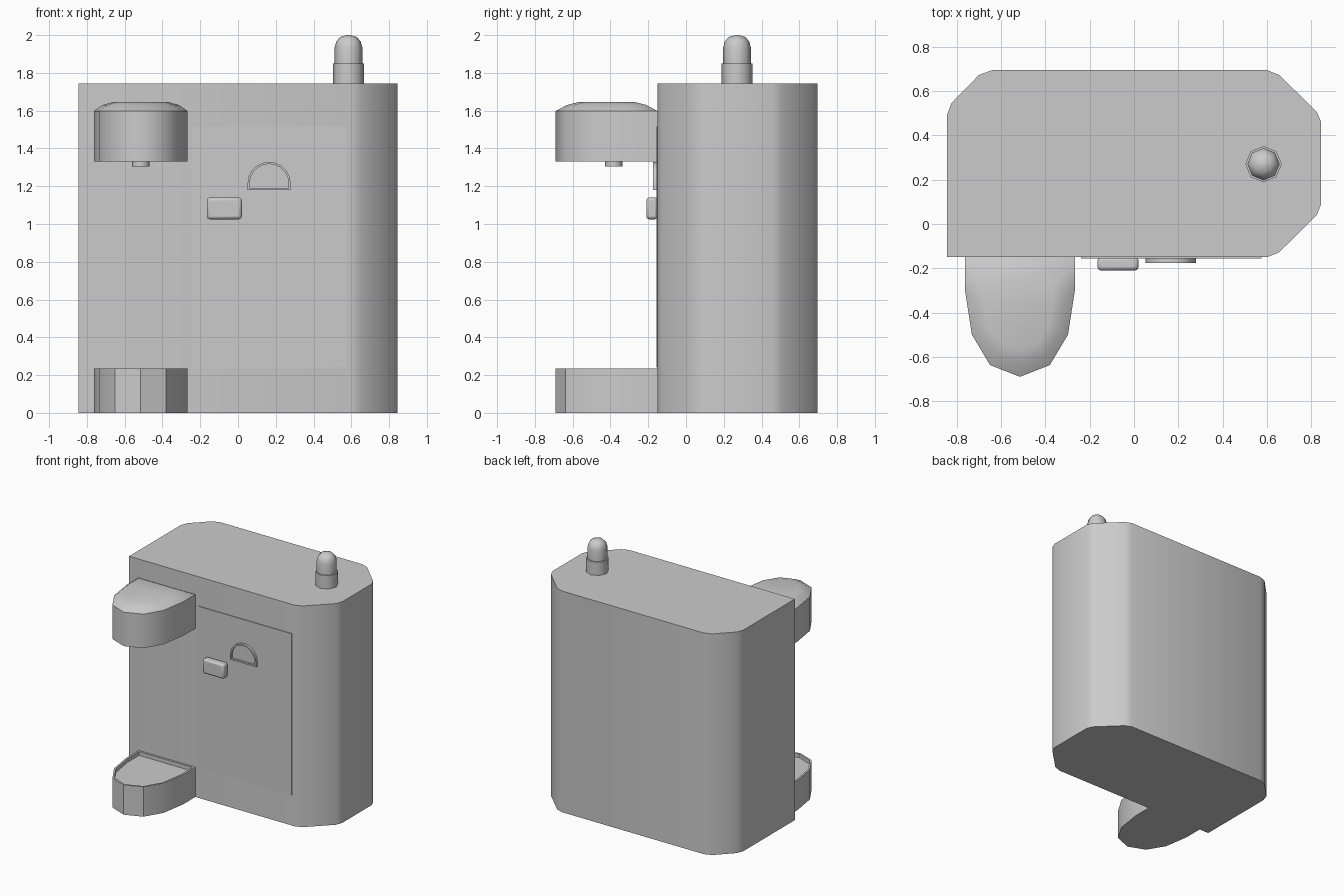
import bpy, bmesh, math

if "Cube" in bpy.data.objects:
    bpy.data.objects.remove(bpy.data.objects["Cube"])


def loft(name, rings, angle=35):
    """Closed solid skinned through rings of equal point count."""
    bm = bmesh.new()
    vs = [[bm.verts.new(p) for p in r] for r in rings]
    n = len(rings[0])
    for a, b in zip(vs, vs[1:]):
        for i in range(n):
            j = (i + 1) % n
            bm.faces.new((a[i], a[j], b[j], b[i]))
    bm.faces.new(vs[0][::-1])
    bm.faces.new(vs[-1])
    bmesh.ops.recalc_face_normals(bm, faces=bm.faces)
    me = bpy.data.meshes.new(name)
    bm.to_mesh(me)
    bm.free()
    me.shade_smooth()
    me.set_sharp_from_angle(angle=math.radians(angle))
    ob = bpy.data.objects.new(name, me)
    bpy.context.collection.objects.link(ob)
    return ob


def ring(outline, z, centre=(0, 0), inset=(0, 0), half=(1, 1)):
    """Horizontal ring: outline shrunk about centre by an inset."""
    sx, sy = 1 - inset[0] / half[0], 1 - inset[1] / half[1]
    cx, cy = centre
    return [(cx + (x - cx) * sx, cy + (y - cy) * sy, z) for x, y in outline]


def turned(name, x, y, profile, sides=8):
    """Stack of regular polygons following (radius, height) pairs."""
    return loft(name, [[(x + r * math.cos(2 * math.pi * i / sides),
                         y + r * math.sin(2 * math.pi * i / sides), z)
                        for i in range(sides)] for r, z in profile], 50)


def box(name, x0, x1, y0, y1, z0, z1, bevel=0):
    base = [(x0, y0), (x1, y0), (x1, y1), (x0, y1)]
    ob = loft(name, [ring(base, z0), ring(base, z1)])
    if bevel:
        m = ob.modifiers.new("Bevel", 'BEVEL')
        m.width, m.segments = bevel, 2
    return ob


# Main cabinet with three rounded corners
body = [(-0.845, -0.15), (0.60, -0.15), (0.655, -0.128), (0.825, 0.04),
        (0.845, 0.09), (0.845, 0.46), (0.825, 0.507), (0.655, 0.673),
        (0.60, 0.695), (-0.64, 0.695), (-0.70, 0.673), (-0.825, 0.545),
        (-0.845, 0.49)]
loft("cabinet", [ring(body, 0), ring(body, 1.745)])

# Shared outline of the dispenser head and drip tray
CX, C, H = -0.515, (-0.515, -0.42), (0.248, 0.27)
side = [(0.248, -0.15), (0.248, -0.30), (0.217, -0.50), (0.135, -0.637)]
nose = ([(CX - x, y) for x, y in side] + [(CX, -0.69)]
        + [(CX + x, y) for x, y in reversed(side)])

loft("dispenser_head", [ring(nose, 1.33),
                        ring(nose, 1.598),
                        ring(nose, 1.63, C, (0.045, 0.06), H),
                        ring(nose, 1.645, C, (0.10, 0.12), H)], 50)
loft("drip_tray", [ring(nose, 0), ring(nose, 0.235),
                   ring(nose, 0.235, C, (0.015, 0.015), H),
                   ring(nose, 0.205, C, (0.015, 0.015), H)])
turned("nozzle", CX, -0.383, [(0.047, 1.34), (0.047, 1.305)])

# Door and handle
box("door", -0.24, 0.575, -0.156, -0.14, 0.24, 1.515)
box("door_handle", -0.165, 0.02, -0.21, -0.15, 1.025, 1.14, 0.015)


# Arched slot with a raised rim
def arch(y, t):
    r = 0.114 - t
    pts = [(0.165 + r * math.cos(math.pi * i / 10),
            1.215 + r * math.sin(math.pi * i / 10)) for i in range(11)]
    pts += [(0.165 - r, 1.18 + t), (0.165 + r, 1.18 + t)]
    return [(x, y, z) for x, z in pts]


loft("arched_slot", [arch(-0.145, 0), arch(-0.175, 0),
                     arch(-0.175, 0.011), arch(-0.160, 0.011)], 45)

# Signal lamp on the roof
turned("lamp_base", 0.585, 0.27, [(0.082, 1.74), (0.082, 1.85)])
turned("lamp_dome", 0.585, 0.27, [(0.073, 1.84), (0.073, 1.935),
                                  (0.064, 1.968), (0.043, 1.99),
                                  (0.012, 2.0)])
